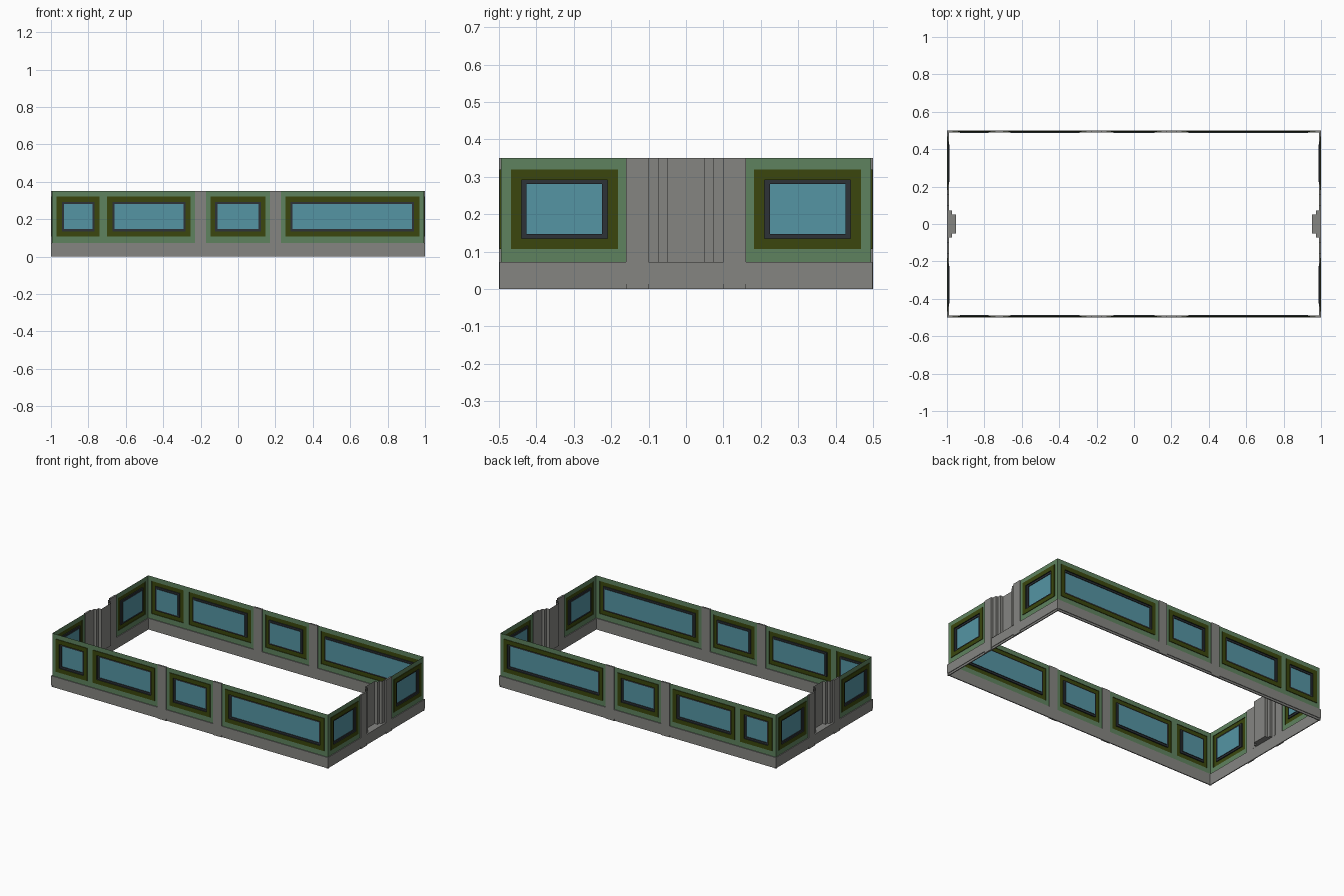
import bpy, bmesh

if "Cube" in bpy.data.objects:
    bpy.data.objects.remove(bpy.data.objects["Cube"])

H, BASE = 0.35, 0.073


def material(name, rgb):
    m = bpy.data.materials.new(name)
    m.diffuse_color = (*rgb, 1)
    m.use_nodes = True
    m.node_tree.nodes["Principled BSDF"].inputs["Base Color"].default_value = m.diffuse_color
    return m


MATS = [material("grey stone", (0.235, 0.235, 0.222)),
        material("sage green", (0.114, 0.225, 0.114)),
        material("dark olive", (0.043, 0.062, 0.004)),
        material("charcoal", (0.026, 0.032, 0.038)),
        material("teal glass", (0.09, 0.30, 0.37))]
STONE, GREEN, OLIVE, DARK, GLASS = range(5)


def place(wall, u, d, z):
    """u runs along the wall, d is the inset from the outer face."""
    return (u, -0.5 + d, z) if wall == "front" else (1 - d, u, z)


def finish(bm, name, wall):
    mesh = bpy.data.meshes.new(name)
    bm.to_mesh(mesh)
    bm.free()
    for m in MATS:
        mesh.materials.append(m)
    ob = bpy.data.objects.new(name, mesh)
    bpy.context.collection.objects.link(ob)
    # the opposite wall is a mirror image
    mod = ob.modifiers.new("opposite wall", "MIRROR")
    mod.use_axis = (wall != "front", wall == "front", False)
    mod.use_mirror_merge = False


def window(name, wall, outer, frame, inner, glass):
    """Stepped window panel: nested rectangles at different depths."""
    steps = [  # (u range, z range, inset, material of the strip leading to it)
        (outer, (BASE, H), 0.006, None),
        (frame, (0.107, 0.32), 0.006, GREEN),
        (frame, (0.107, 0.32), 0.002, OLIVE),
        (inner, (0.135, 0.292), 0.002, OLIVE),
        (inner, (0.135, 0.292), 0.009, DARK),
        (glass, (0.147, 0.281), 0.009, DARK),
        (glass, (0.147, 0.281), 0.014, DARK)]
    bm = bmesh.new()
    prev = None
    for (u0, u1), (z0, z1), d, mat in steps:
        loop = [bm.verts.new(place(wall, u, d, z))
                for u, z in ((u0, z0), (u1, z0), (u1, z1), (u0, z1))]
        if prev:
            for i in range(4):
                j = (i + 1) % 4
                bm.faces.new((prev[i], prev[j], loop[j], loop[i])).material_index = mat
        prev = loop
    bm.faces.new(prev).material_index = GLASS
    finish(bm, name, wall)


def stone(name, wall, u0, u1, profile):
    """Extrude an (inset, z) profile along the wall."""
    bm = bmesh.new()
    a, b = [[bm.verts.new(place(wall, u, d, z)) for d, z in profile] for u in (u0, u1)]
    n = len(profile)
    for i in range(n):
        j = (i + 1) % n
        bm.faces.new((a[i], a[j], b[j], b[i]))
    bm.faces.new(a)
    bm.faces.new(b)
    bmesh.ops.recalc_face_normals(bm, faces=bm.faces)
    finish(bm, name, wall)


# Windows: (panel, olive frame, dark frame, glass) ranges along each wall
front = [((-0.994, -0.72), (-0.97, -0.74), (-0.942, -0.766), (-0.93, -0.778)),
         ((-0.72, -0.23), (-0.70, -0.253), (-0.672, -0.28), (-0.66, -0.292)),
         ((-0.17, 0.17), (-0.147, 0.147), (-0.122, 0.122), (-0.11, 0.11)),
         ((0.23, 0.994), (0.255, 0.97), (0.28, 0.942), (0.292, 0.93))]
for i, ranges in enumerate(front):
    window(f"long_wall_window_{i + 1}", "front", *ranges)
side = ((0.16, 0.494), (0.182, 0.468), (0.21, 0.44), (0.224, 0.426))
window("end_window_back", "right", *side)
window("end_window_front", "right", *[(-b, -a) for a, b in side])

# Base plinth with a small undercut, and full-height pillars
plinth = [(0.005, 0), (0.011, 0), (0.011, BASE), (0.001, BASE), (0.001, 0.013), (0.005, 0.013)]
pillar = [(0, 0), (0.011, 0), (0.011, H), (0, H)]
stone("long_base", "front", -0.999, 0.999, plinth)
stone("end_base", "right", -0.499, 0.499, plinth)
for s in (-1, 1):
    stone("long_wall_pillar", "front", s * 0.2 - 0.03, s * 0.2 + 0.03, pillar)
    stone("end_pillar", "right", s * 0.13 - 0.03, s * 0.13 + 0.03, pillar)

# Stepped niche in the middle of each end wall, with a floor
half = [(-0.1, 0), (-0.1, 0.012), (-0.072, 0.012), (-0.072, 0.028), (-0.05, 0.028), (-0.05, 0.049)]
path = half + [(-u, d) for u, d in reversed(half)]
bm = bmesh.new()
low, high = [[bm.verts.new(place("right", u, d, z)) for u, d in path] for z in (BASE, H)]
for i in range(len(path) - 1):
    bm.faces.new((low[i], low[i + 1], high[i + 1], high[i]))
floor = bm.faces.new(low)
floor.normal_update()
if floor.normal.z < 0:
    floor.normal_flip()
finish(bm, "end_niche", "right")
